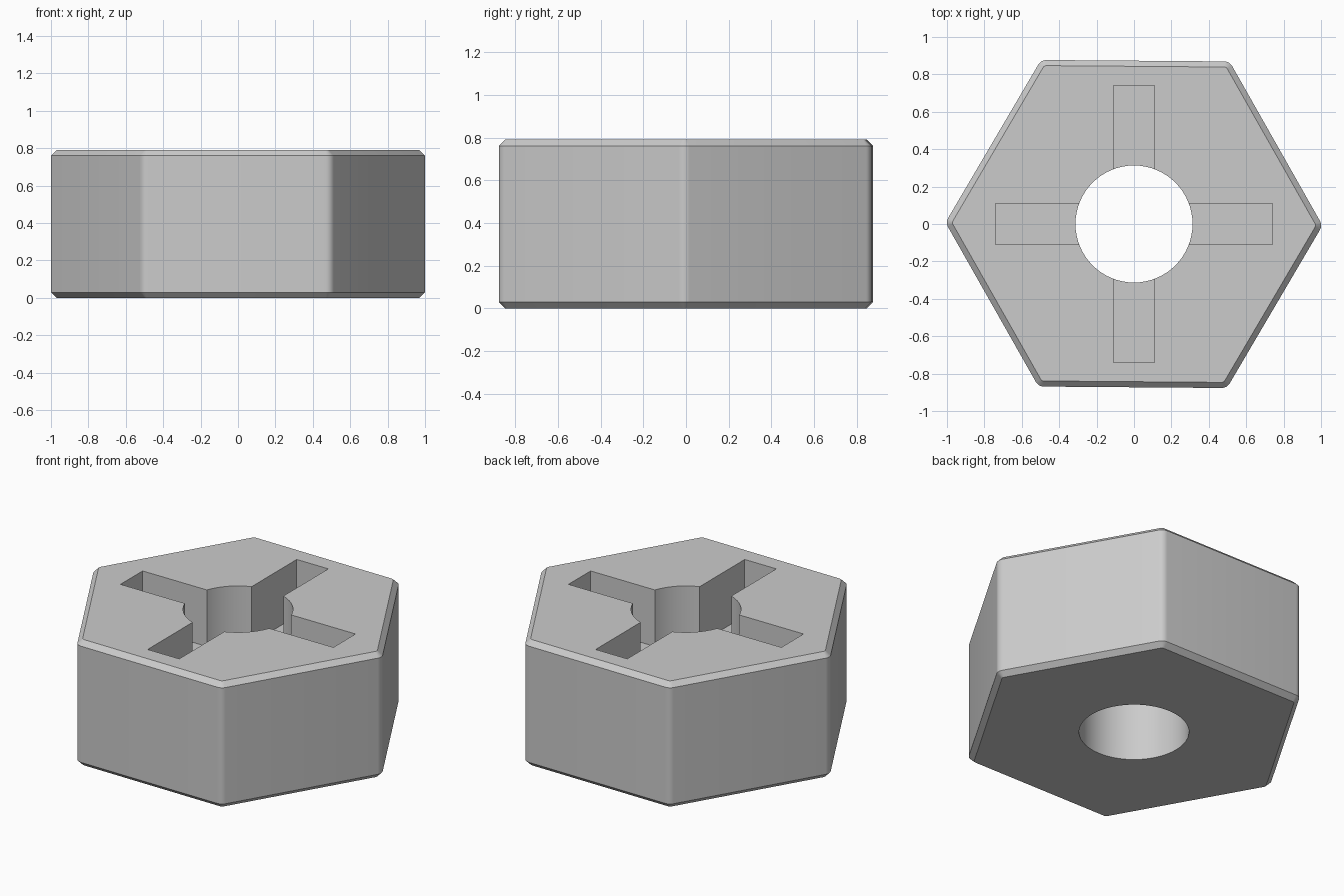
import bpy, bmesh, math
from mathutils import Matrix

if "Cube" in bpy.data.objects:
    bpy.data.objects.remove(bpy.data.objects["Cube"])

APOTHEM, HEIGHT, CHAMFER, ROUND = 0.873, 0.79, 0.03, 0.05
BORE, SLOT_END, SLOT_HALF, SLOT_FLOOR = 0.313, 0.74, 0.11, 0.435
TURN = math.radians(-0.45)


def rounded_hexagon(apothem, radius, steps=6):
    """Outline of a hexagon with a small arc at each corner."""
    pts = []
    reach = (apothem - radius) / math.cos(math.pi / 6)
    for k in range(6):
        a = k * math.pi / 3 + TURN
        for s in range(steps + 1):
            b = a + math.radians(-30 + 60 * s / steps)
            pts.append((reach * math.cos(a) + radius * math.cos(b),
                        reach * math.sin(a) + radius * math.sin(b)))
    return pts


def new_object(name, bm):
    bmesh.ops.recalc_face_normals(bm, faces=bm.faces)
    mesh = bpy.data.meshes.new(name)
    bm.to_mesh(mesh)
    bm.free()
    obj = bpy.data.objects.new(name, mesh)
    bpy.context.collection.objects.link(obj)
    return obj


# Hexagonal body, chamfered at top and bottom
bm = bmesh.new()
rings = []
for z, inset in ((0, CHAMFER), (CHAMFER, 0), (HEIGHT - CHAMFER, 0), (HEIGHT, CHAMFER)):
    outline = rounded_hexagon(APOTHEM - inset, ROUND - inset)
    rings.append([bm.verts.new((x, y, z)) for x, y in outline])
count = len(rings[0])
for low, high in zip(rings, rings[1:]):
    for i in range(count):
        j = (i + 1) % count
        bm.faces.new((low[i], low[j], high[j], high[i]))
bm.faces.new(rings[0][::-1])
bm.faces.new(rings[-1])
body = new_object("hex_nut_body", bm)

# Cutter for the round through hole
bm = bmesh.new()
bmesh.ops.create_cone(bm, cap_ends=True, segments=64, radius1=BORE, radius2=BORE,
                      depth=2, matrix=Matrix.Translation((0, 0, 0.4)))
cutters = [new_object("bore_cutter", bm)]

# Cutters for the two crossing slots in the top
slot_top = HEIGHT + 0.2
for name, hx, hy in (("slot_cutter_x", SLOT_END, SLOT_HALF),
                     ("slot_cutter_y", SLOT_HALF, SLOT_END)):
    bm = bmesh.new()
    bmesh.ops.create_cube(bm, size=1, matrix=Matrix.Translation((0, 0, (slot_top + SLOT_FLOOR) / 2))
                          @ Matrix.Diagonal((2 * hx, 2 * hy, slot_top - SLOT_FLOOR, 1)))
    cutters.append(new_object(name, bm))

# Cut the hole and slots
bpy.context.view_layer.objects.active = body
body.select_set(True)
for cutter in cutters:
    mod = body.modifiers.new(cutter.name, 'BOOLEAN')
    mod.operation = 'DIFFERENCE'
    mod.solver = 'EXACT'
    mod.object = cutter
    bpy.ops.object.modifier_apply(modifier=mod.name)
for cutter in cutters:
    bpy.data.objects.remove(cutter, do_unlink=True)

# Plain grey metal, smooth on the round corners and bore
grey = bpy.data.materials.new("grey_metal")
grey.diffuse_color = (0.6, 0.6, 0.6, 1)
grey.use_nodes = True
grey.node_tree.nodes["Principled BSDF"].inputs["Base Color"].default_value = grey.diffuse_color
body.data.materials.clear()
body.data.materials.append(grey)
for poly in body.data.polygons:
    poly.material_index = 0
bpy.ops.object.shade_smooth_by_angle(angle=math.radians(30))
